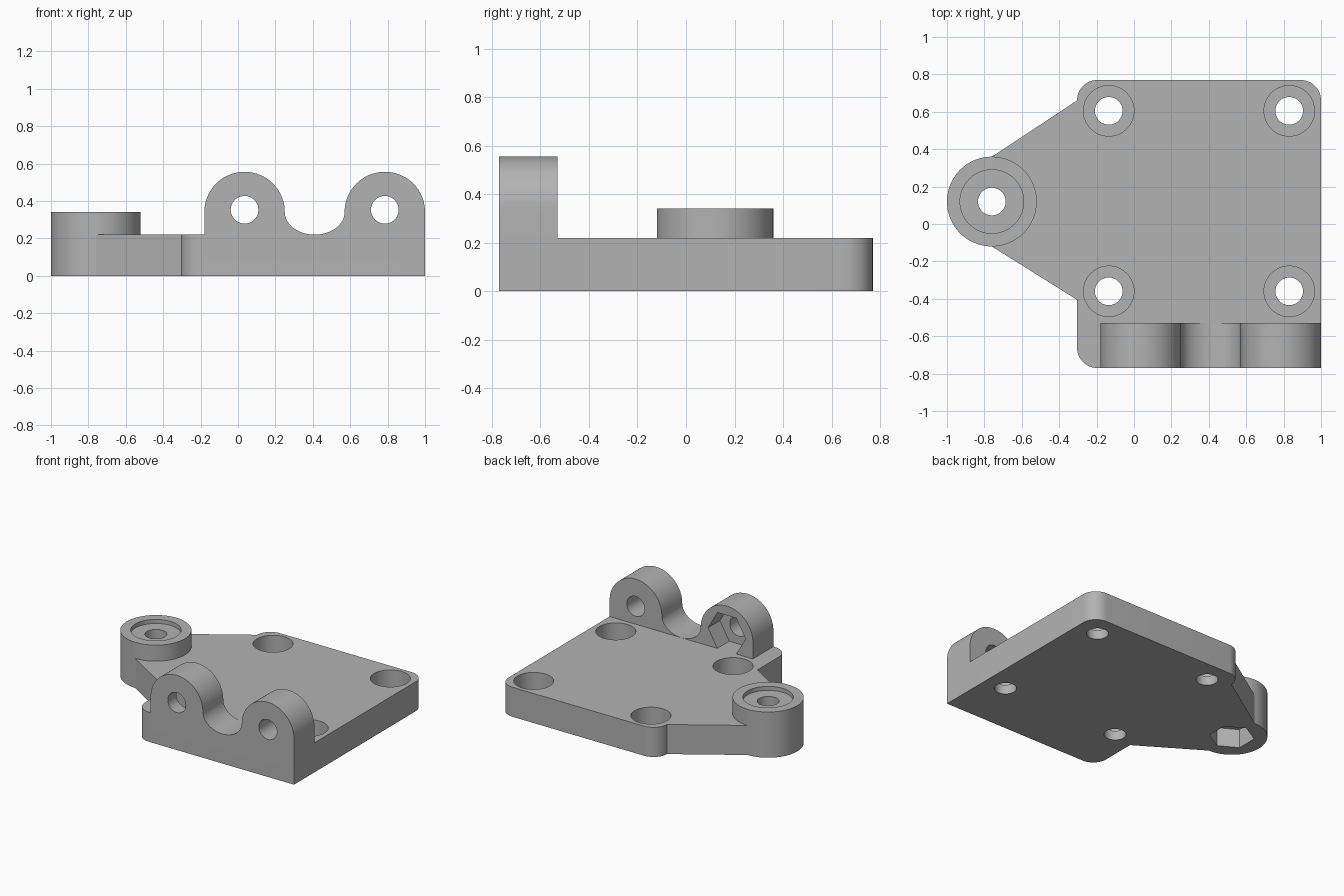
import bpy
import bmesh
from math import pi, cos, sin, radians
from mathutils import Matrix

default = bpy.data.objects.get("Cube")
if default:
    bpy.data.objects.remove(default)

grey = bpy.data.materials.new("grey_plastic")
grey.use_nodes = True
colour = (0.45, 0.45, 0.45, 1)
grey.diffuse_color = colour
grey.node_tree.nodes["Principled BSDF"].inputs["Base Color"].default_value = colour


def arc(cx, cy, rx, ry, start, end, steps):
    """Points along an elliptical arc, angles in degrees."""
    angles = [radians(start + (end - start) * i / steps) for i in range(steps + 1)]
    return [(cx + rx * cos(a), cy + ry * sin(a)) for a in angles]


def prism(name, profile, low, high, upright=False):
    """Extrude a profile along z, or along y when upright (profile in x, z)."""
    bm = bmesh.new()
    face = bm.faces.new([bm.verts.new((x, y, 0)) for x, y in profile])
    top = bmesh.ops.extrude_face_region(bm, geom=[face])["geom"]
    moved = [v for v in top if isinstance(v, bmesh.types.BMVert)]
    bmesh.ops.translate(bm, verts=moved, vec=(0, 0, high - low))
    bmesh.ops.translate(bm, verts=bm.verts, vec=(0, 0, low))
    if upright:
        bm.transform(Matrix(((1, 0, 0, 0), (0, 0, 1, 0), (0, 1, 0, 0), (0, 0, 0, 1))))
    bmesh.ops.recalc_face_normals(bm, faces=bm.faces)
    mesh = bpy.data.meshes.new(name)
    bm.to_mesh(mesh)
    bm.free()
    mesh.materials.append(grey)
    obj = bpy.data.objects.new(name, mesh)
    bpy.context.collection.objects.link(obj)
    return obj


def disc(name, cx, cy, radius, low, high, sides=64, turn=0, upright=False):
    profile = arc(cx, cy, radius, radius, turn, turn + 360, sides)[:-1]
    return prism(name, profile, low, high, upright)


def combine(target, tool, operation):
    """Apply a boolean and discard the tool."""
    mod = target.modifiers.new(operation.lower(), "BOOLEAN")
    mod.operation, mod.object, mod.solver = operation, tool, "EXACT"
    graph = bpy.context.evaluated_depsgraph_get()
    mesh = bpy.data.meshes.new_from_object(target.evaluated_get(graph))
    target.modifiers.clear()
    target.data = mesh
    bpy.data.objects.remove(tool)


def cut(target, tool):
    combine(target, tool, "DIFFERENCE")


PLATE_TOP = 0.22
LEFT, RIGHT, HALF_Y, CORNER = -0.305, 1.0, 0.77, 0.11
FRONT, LUG_BACK = -HALF_Y, -0.53
BOSS_X, BOSS_Y, BOSS_R = -0.76, 0.12, 0.24
HOLE_R = 0.074

# Plate outline with three rounded corners and a tapering arm towards the boss
outline = [(RIGHT, FRONT)]
outline += arc(RIGHT - CORNER, HALF_Y - CORNER, CORNER, CORNER, 0, 90, 12)
outline += arc(LEFT + CORNER, HALF_Y - CORNER, CORNER, CORNER, 90, 180, 12)
outline += [(BOSS_X, BOSS_Y + BOSS_R), (BOSS_X, BOSS_Y - BOSS_R), (LEFT, -0.405)]
outline += arc(LEFT + CORNER, FRONT + CORNER, CORNER, CORNER, 180, 270, 12)
bracket = prism("mounting_bracket", outline, 0, PLATE_TOP)

# Raised round boss at the end of the arm
combine(bracket, disc("boss", BOSS_X, BOSS_Y, BOSS_R, 0, 0.34, 96), "UNION")

# Two rounded lugs joined by a curved valley
lug_xs = (0.035, 0.785)
LUG_R, LUG_Z, HOLE_Z = 0.215, 0.341, 0.353
valley_x = sum(lug_xs) / 2
valley_r = (lug_xs[1] - lug_xs[0]) / 2 - LUG_R
profile = [(lug_xs[0] - LUG_R, 0.1)]
profile += arc(lug_xs[0], LUG_Z, LUG_R, LUG_R, 180, 0, 40)
profile += arc(valley_x, LUG_Z, valley_r, LUG_Z - PLATE_TOP, 180, 360, 32)[1:-1]
profile += arc(lug_xs[1], LUG_Z, LUG_R, LUG_R, 180, 0, 40)
profile += [(RIGHT, 0.1)]
lugs = prism("lugs", profile, FRONT, LUG_BACK, True)
for x in lug_xs:
    cut(lugs, disc("bolt_hole", x, HOLE_Z, HOLE_R, -1, 0, 48, upright=True))
    cut(lugs, disc("nut_pocket", x, HOLE_Z, 0.155, LUG_BACK - 0.14, 0, 6, upright=True))
combine(bracket, lugs, "UNION")

# Counterbored screw holes in the plate
for x in (-0.135, 0.83):
    for y in (-0.36, 0.605):
        cut(bracket, disc("screw_hole", x, y, HOLE_R, -1, 1, 48))
        cut(bracket, disc("counterbore", x, y, 0.135, 0.07, 0.3))

# Boss recess, bore and the hexagonal pocket beneath
cut(bracket, disc("recess", BOSS_X, BOSS_Y, 0.17, 0.31, 0.5))
cut(bracket, disc("bore", BOSS_X, BOSS_Y, HOLE_R, -1, 1, 48))
cut(bracket, disc("nut_pocket", BOSS_X, BOSS_Y, 0.153, -0.1, 0.14, 6, 30))

# Smooth curved walls, sharp edges elsewhere
bpy.ops.object.select_all(action="DESELECT")
bracket.select_set(True)
bpy.context.view_layer.objects.active = bracket
bpy.ops.object.shade_smooth_by_angle(angle=pi / 6)
